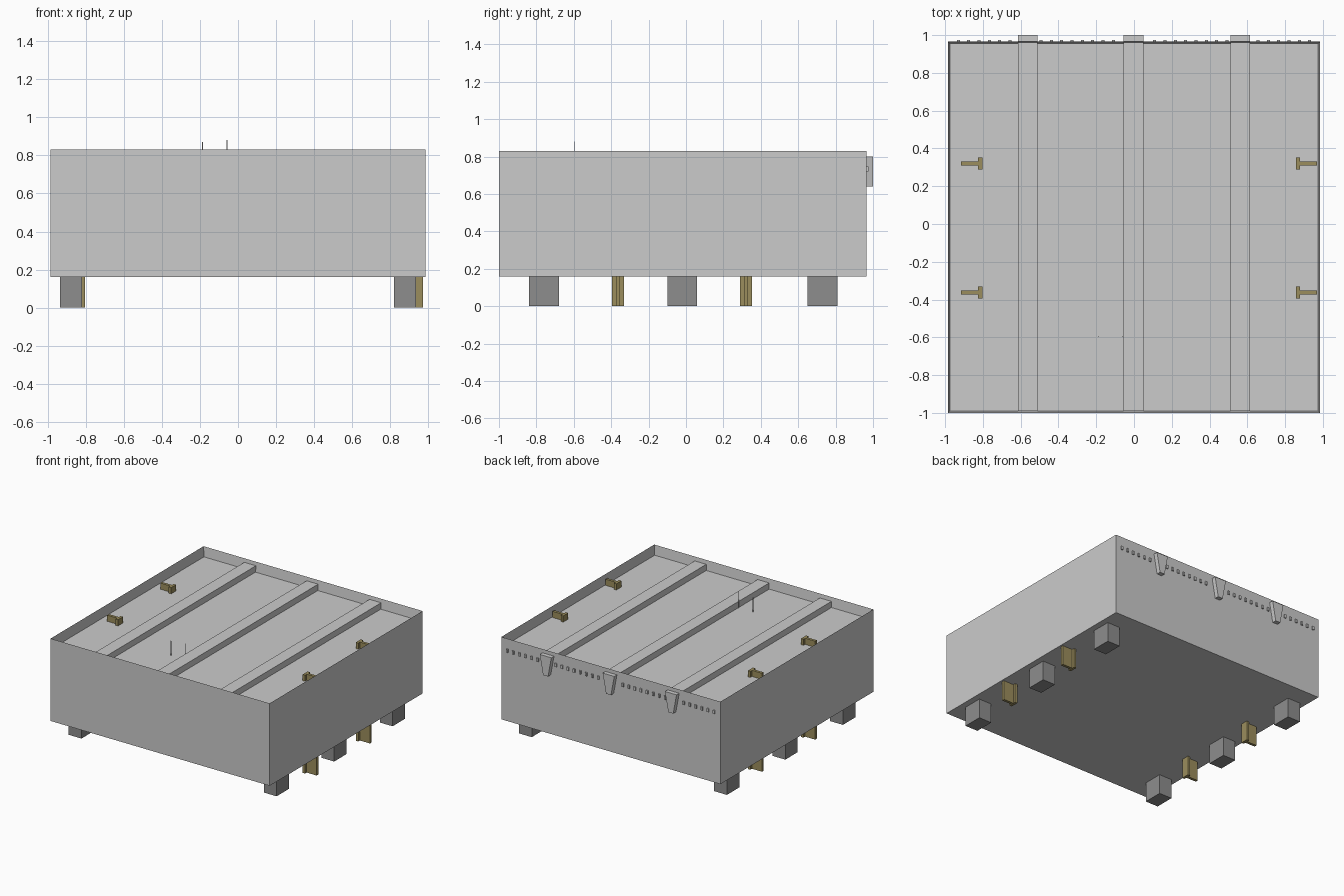
import bpy, bmesh

if "Cube" in bpy.data.objects:
    bpy.data.objects.remove(bpy.data.objects["Cube"])


def material(name, rgb):
    m = bpy.data.materials.new(name)
    m.diffuse_color = (*rgb, 1)
    m.use_nodes = True
    m.node_tree.nodes["Principled BSDF"].inputs["Base Color"].default_value = m.diffuse_color
    return m


BRONZE = material("bronze", (0.33, 0.27, 0.11))
DARK = material("dark_grey", (0.27, 0.27, 0.27))


def link(name, bm, mat=None):
    bmesh.ops.recalc_face_normals(bm, faces=bm.faces)
    me = bpy.data.meshes.new(name)
    bm.to_mesh(me)
    bm.free()
    ob = bpy.data.objects.new(name, me)
    bpy.context.collection.objects.link(ob)
    if mat:
        me.materials.append(mat)
    return ob


def prism(name, profile, direction, mat=None):
    """Extrude a closed 3D outline along a direction."""
    bm = bmesh.new()
    face = bm.faces.new([bm.verts.new(p) for p in profile])
    geo = bmesh.ops.extrude_face_region(bm, geom=[face], use_keep_orig=True)["geom"]
    verts = [v for v in geo if isinstance(v, bmesh.types.BMVert)]
    bmesh.ops.translate(bm, vec=direction, verts=verts)
    return link(name, bm, mat)


def box(name, x0, x1, y0, y1, z0, z1, mat=None):
    outline = [(x0, y0, z0), (x1, y0, z0), (x1, y1, z0), (x0, y1, z0)]
    return prism(name, outline, (0, 0, z1 - z0), mat)


# Open-topped tray body: thin rim around a sunken deck
W, Y0, Y1, FLOOR, TOP, T = 0.985, -1.0, 0.965, 0.75, 0.83, 0.01
body = box("tray_body", -W, W, Y0, Y1, 0.16, TOP)
bm = bmesh.new()
bm.from_mesh(body.data)
bm.faces.ensure_lookup_table()
lid = max(bm.faces, key=lambda f: f.calc_center_median().z)
bmesh.ops.inset_region(bm, faces=[lid], thickness=T, use_even_offset=True)
bmesh.ops.translate(bm, vec=(0, 0, FLOOR - TOP), verts=lid.verts)
bm.to_mesh(body.data)
bm.free()

# Deck beams with tapered brackets on the back wall
BEAMS = (-0.563, -0.003, 0.563)
for i, x in enumerate(BEAMS):
    box(f"deck_beam_{i}", x - 0.052, x + 0.052, Y0 + T, Y1 - 0.005, FLOOR - 0.01, 0.80)
    prism(f"back_bracket_{i}",
          [(x - 0.052, Y1 - 0.004, 0.80), (x + 0.052, Y1 - 0.004, 0.80),
           (x + 0.022, Y1 - 0.004, 0.64), (x - 0.022, Y1 - 0.004, 0.64)],
          (0, 0.039, 0))

# Row of small studs along the back wall, skipping the brackets
for i in range(35):
    x = -0.93 + i * 0.0547
    if min(abs(x - b) for b in BEAMS) > 0.06:
        box(f"back_stud_{i}", x - 0.008, x + 0.008, Y1 - 0.003, Y1 + 0.01, 0.72, 0.748)

# Foot blocks, three on each side
for side in (-1, 1):
    for i, y in enumerate((-0.76, -0.02, 0.73)):
        xa, xb = sorted((side * 0.82, side * 0.935))
        box(f"foot_block_{side}_{i}", xa, xb, y - 0.08, y + 0.08, 0, 0.165, DARK)

# T-section posts rising through the deck, flange facing inward
for flange, tip, d in ((-0.803, -0.915, -1), (0.858, 0.97, 1)):
    for i, y in enumerate((-0.363, 0.32)):
        inner = flange + d * 0.022
        pts = [(flange, -0.032), (inner, -0.032), (inner, -0.011), (tip, -0.011),
               (tip, 0.011), (inner, 0.011), (inner, 0.032), (flange, 0.032)]
        prism(f"tee_post_{d}_{i}", [(px, y + py, 0) for px, py in pts],
              (0, 0, 0.80), BRONZE)

# Two thin pins standing on the deck
for i, (x, top) in enumerate(((-0.187, 0.87), (-0.058, 0.88))):
    box(f"pin_{i}", x - 0.002, x + 0.002, -0.597, -0.593, FLOOR - 0.005, top)
